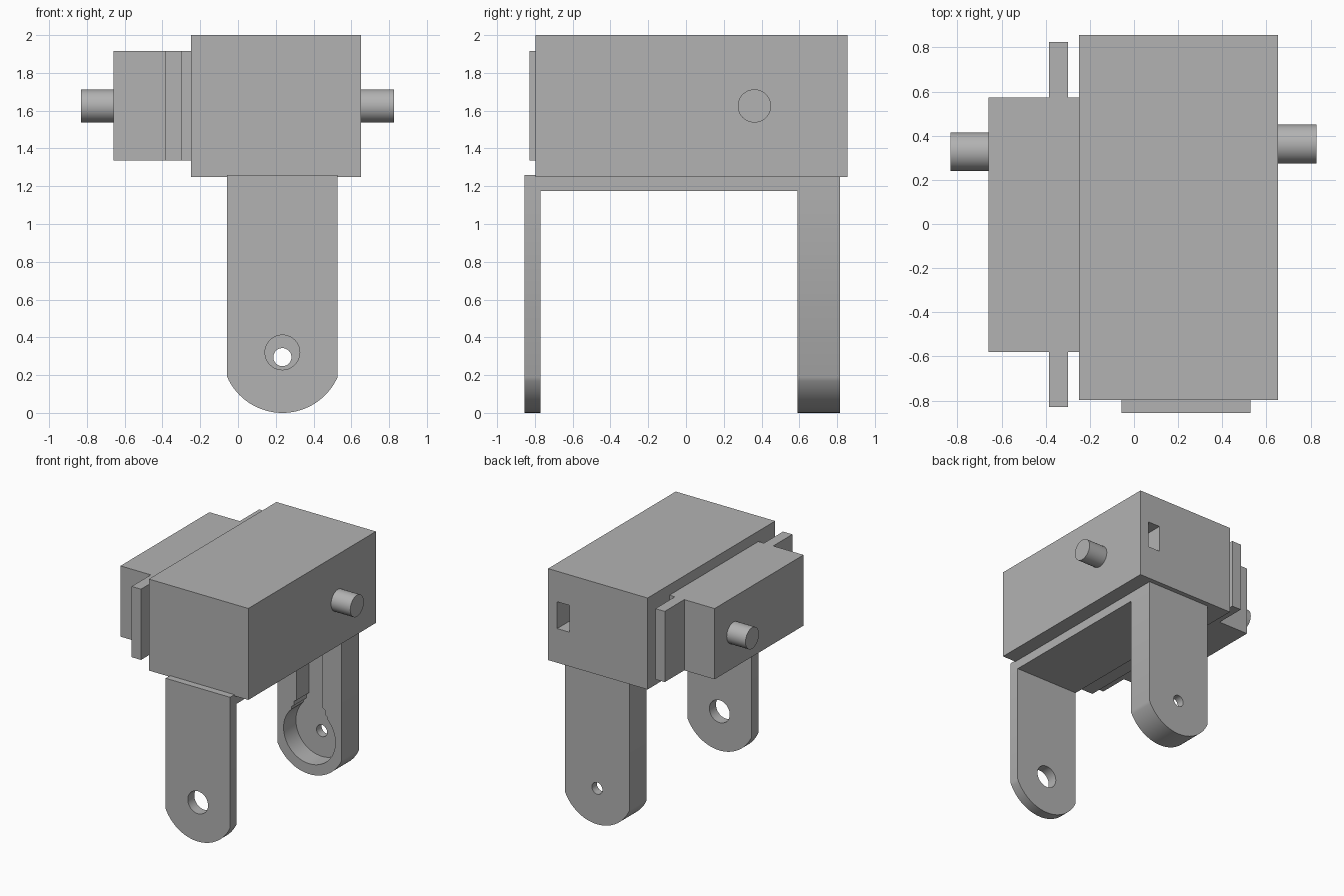
import bpy, math

if "Cube" in bpy.data.objects:
    bpy.data.objects.remove(bpy.data.objects["Cube"])

grey = bpy.data.materials.new("plain_grey")
grey.diffuse_color = (0.448, 0.448, 0.448, 1)
grey.use_nodes = True
grey.node_tree.nodes["Principled BSDF"].inputs["Base Color"].default_value = grey.diffuse_color


def prism(name, pts, y0, y1):
    """Extrude an x-z outline from y0 to y1."""
    n = len(pts)
    verts = [(x, y0, z) for x, z in pts] + [(x, y1, z) for x, z in pts]
    faces = [tuple(range(n)), tuple(reversed(range(n, 2 * n)))]
    faces += [(i, i + n, (i + 1) % n + n, (i + 1) % n) for i in range(n)]
    me = bpy.data.meshes.new(name)
    me.from_pydata(verts, [], faces)
    me.materials.append(grey)
    ob = bpy.data.objects.new(name, me)
    bpy.context.collection.objects.link(ob)
    return ob


def box(name, x0, x1, y0, y1, z0, z1):
    return prism(name, [(x0, z0), (x1, z0), (x1, z1), (x0, z1)], y0, y1)


def arc(cx, cz, r, a0, a1, n):
    return [(cx + r * math.cos(a0 + (a1 - a0) * i / n),
             cz + r * math.sin(a0 + (a1 - a0) * i / n)) for i in range(n + 1)]


def disc(cx, cz, r, n=48):
    return arc(cx, cz, r, 0, math.tau, n)[:-1]


def smooth(ob):
    bpy.ops.object.select_all(action='DESELECT')
    bpy.context.view_layer.objects.active = ob
    ob.select_set(True)
    bpy.ops.object.shade_smooth_by_angle(angle=math.radians(30))


def cut(ob, *cutters):
    for c in cutters:
        m = ob.modifiers.new("cut", 'BOOLEAN')
        m.operation, m.solver, m.object = 'DIFFERENCE', 'EXACT', c
        bpy.context.view_layer.objects.active = ob
        bpy.ops.object.modifier_apply(modifier=m.name)
        bpy.data.objects.remove(c)


def shaft(name, x0, x1, y, z, r):
    bpy.ops.mesh.primitive_cylinder_add(vertices=48, radius=r, depth=x1 - x0,
                                        location=((x0 + x1) / 2, y, z),
                                        rotation=(0, math.pi / 2, 0))
    ob = bpy.context.object
    ob.name = name
    ob.data.materials.append(grey)
    smooth(ob)


# Main housing with a cable slot in its back wall
housing = box("housing", -0.25, 0.652, -0.798, 0.855, 1.25, 2.0)
cut(housing, box("slot_cutter", 0.46, 0.57, 0.55, 0.95, 1.53, 1.75))

# Motor on the left side with its mounting flange
box("motor_body", -0.66, -0.25, -0.58, 0.572, 1.335, 1.915)
box("flange_front", -0.385, -0.30, -0.828, -0.58, 1.335, 1.915)
box("flange_back", -0.385, -0.30, 0.572, 0.825, 1.335, 1.915)

# Output shafts
shaft("left_shaft", -0.83, -0.66, 0.328, 1.625, 0.087)
shaft("right_shaft", 0.652, 0.826, 0.362, 1.625, 0.088)

# Fork legs: straight sides with a rounded foot
CX, CZ, R, HALF, TOP = 0.235, 0.32, 0.32, 0.292, 1.26
a = math.acos(HALF / R)
leg = arc(CX, CZ, R, math.pi + a, math.tau - a, 32) + [(CX + HALF, TOP), (CX - HALF, TOP)]

front_leg = prism("front_leg", leg, -0.855, -0.77)
cut(front_leg, prism("hole_cutter", disc(CX, CZ, 0.092), -1, -0.6))
smooth(front_leg)

# Back leg: round recess, stepped neck and long channel on its inner face
back_leg = prism("back_leg", leg, 0.59, 0.815)
w, pr = 0.165, 0.235
b = math.acos(w / pr)
neck = [(0.165, 0.51), (0.141, 0.525), (0.141, 0.56), (0.117, 0.575), (0.117, 1.175)]
recess = arc(CX, CZ, pr, math.pi - b, math.tau + b, 48)
recess += [(CX + x, z) for x, z in neck] + [(CX - x, z) for x, z in reversed(neck)]
cut(back_leg, prism("recess_cutter", recess, 0.5, 0.75),
    prism("pin_cutter", disc(CX, 0.295, 0.048, 32), 0.4, 1))
smooth(back_leg)

# Plate joining the legs under the housing
box("fork_bridge", CX - HALF, CX + HALF, -0.77, 0.59, 1.175, TOP)
